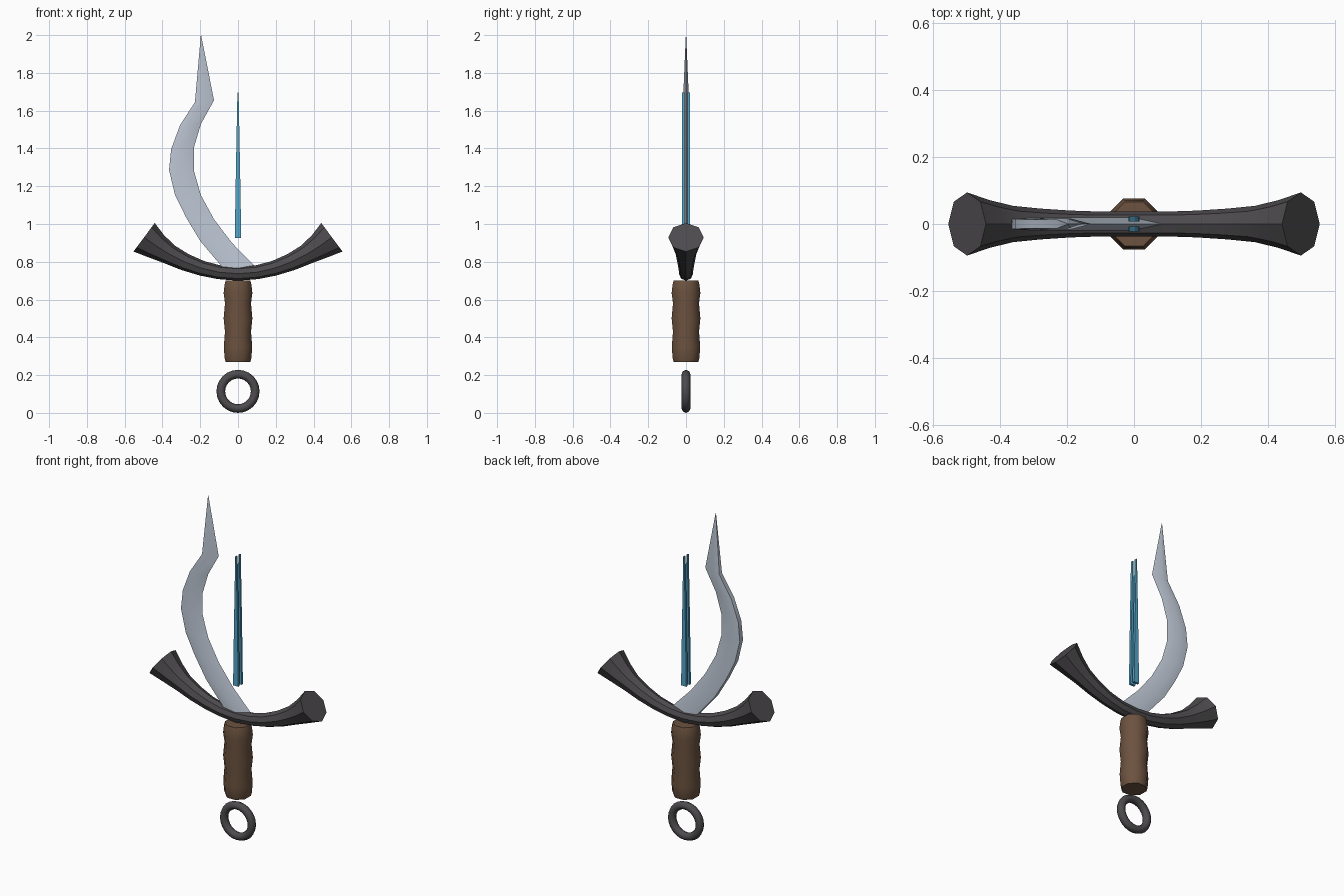
import bpy, bmesh
from math import sin, cos, pi, radians, hypot

if "Cube" in bpy.data.objects:
    bpy.data.objects.remove(bpy.data.objects["Cube"])


def material(name, rgb):
    m = bpy.data.materials.new(name)
    m.diffuse_color = (*rgb, 1)
    m.use_nodes = True
    m.node_tree.nodes["Principled BSDF"].inputs["Base Color"].default_value = m.diffuse_color
    return m


steel = material("steel", (0.52, 0.58, 0.67))
iron = material("dark_iron", (0.075, 0.07, 0.075))
leather = material("leather", (0.15, 0.085, 0.05))
blue = material("blue_inlay", (0.09, 0.38, 0.58))


def loft(name, rings, mat, smooth=None):
    """Skin a list of equal-length vertex rings and cap both ends."""
    bm = bmesh.new()
    loops = [[bm.verts.new(p) for p in r] for r in rings]
    n = len(loops[0])
    for a, b in zip(loops, loops[1:]):
        for i in range(n):
            j = (i + 1) % n
            bm.faces.new((a[i], a[j], b[j], b[i]))
    bm.faces.new(loops[0][::-1])
    bm.faces.new(loops[-1])
    bmesh.ops.remove_doubles(bm, verts=bm.verts, dist=1e-5)
    bmesh.ops.recalc_face_normals(bm, faces=bm.faces)
    me = bpy.data.meshes.new(name)
    bm.to_mesh(me)
    bm.free()
    ob = bpy.data.objects.new(name, me)
    bpy.context.collection.objects.link(ob)
    me.materials.append(mat)
    finish(ob, smooth)
    return ob


def finish(ob, smooth):
    if smooth:
        bpy.ops.object.select_all(action='DESELECT')
        bpy.context.view_layer.objects.active = ob
        ob.select_set(True)
        bpy.ops.object.shade_smooth_by_angle(angle=radians(smooth))


# Blade: (spine x, spine z, edge x, edge z, half thickness), blunt spine, sharp edge
stations = [
    (-0.06, 0.745, 0.115, 0.75, 0.020), (-0.09, 0.78, 0.085, 0.78, 0.020),
    (-0.20, 0.91, -0.032, 0.90, 0.020), (-0.275, 1.035, -0.127, 1.025, 0.020),
    (-0.333, 1.152, -0.196, 1.152, 0.020), (-0.365, 1.285, -0.233, 1.28, 0.019),
    (-0.354, 1.396, -0.233, 1.407, 0.018), (-0.307, 1.523, -0.196, 1.53, 0.017),
    (-0.228, 1.645, -0.127, 1.655, 0.016), (-0.197, 1.998, -0.195, 1.999, 0.001),
]
rings = []
for sx, sz, ex, ez, t in stations:
    mx, mz = sx + (ex - sx) * 0.4, sz + (ez - sz) * 0.4
    rings.append([(sx, -t * 0.8, sz), (mx, -t, mz), (ex, 0, ez),
                  (mx, t, mz), (sx, t * 0.8, sz)])
loft("blade", rings, steel, 30)

# Blue inlay strips, front and back
for side, name in ((-1, "inlay_front"), (1, "inlay_back")):
    rings = [[(-w, side * 0.008, z), (w, side * 0.008, z),
              (w, side * 0.022, z), (-w, side * 0.022, z)]
             for z, w in ((0.925, 0.017), (1.18, 0.013), (1.45, 0.008), (1.695, 0.003))]
    loft(name, rings, blue)

# Crossguard: octagonal tube on an upward arc, flared at both ends
half = [(0.1, 0.037), (0.19, 0.040), (0.28, 0.046), (0.36, 0.054),
        (0.43, 0.071), (0.497, 0.094)]
path = [(-x, r) for x, r in reversed(half)] + [(0, 0.037)] + half
rings = []
for x, r in path:
    slope = 1.5 * x
    k = hypot(1, slope)
    z = 0.737 + 0.78 * x * x
    rings.append([(x - r * sin(i * pi / 4) * slope / k, r * cos(i * pi / 4),
                   z + r * sin(i * pi / 4) / k) for i in range(8)])
loft("crossguard", rings, iron, 40)

# Grip: octagonal handle with swells
profile = [(0.27, 0.065), (0.29, 0.071), (0.35, 0.075), (0.43, 0.069), (0.50, 0.076),
           (0.58, 0.069), (0.635, 0.076), (0.68, 0.071), (0.70, 0.066)]
rings = [[(r / cos(pi / 8) * cos((i + 0.5) * pi / 4),
           r / cos(pi / 8) * sin((i + 0.5) * pi / 4), z) for i in range(8)]
         for z, r in profile]
loft("grip", rings, leather, 50)

# Pommel ring
bpy.ops.mesh.primitive_torus_add(major_segments=24, minor_segments=8, major_radius=0.091,
                                 minor_radius=0.023, location=(0, 0, 0.114),
                                 rotation=(pi / 2, 0, 0))
ring = bpy.context.object
ring.name = "pommel_ring"
ring.data.materials.append(iron)
finish(ring, 60)
